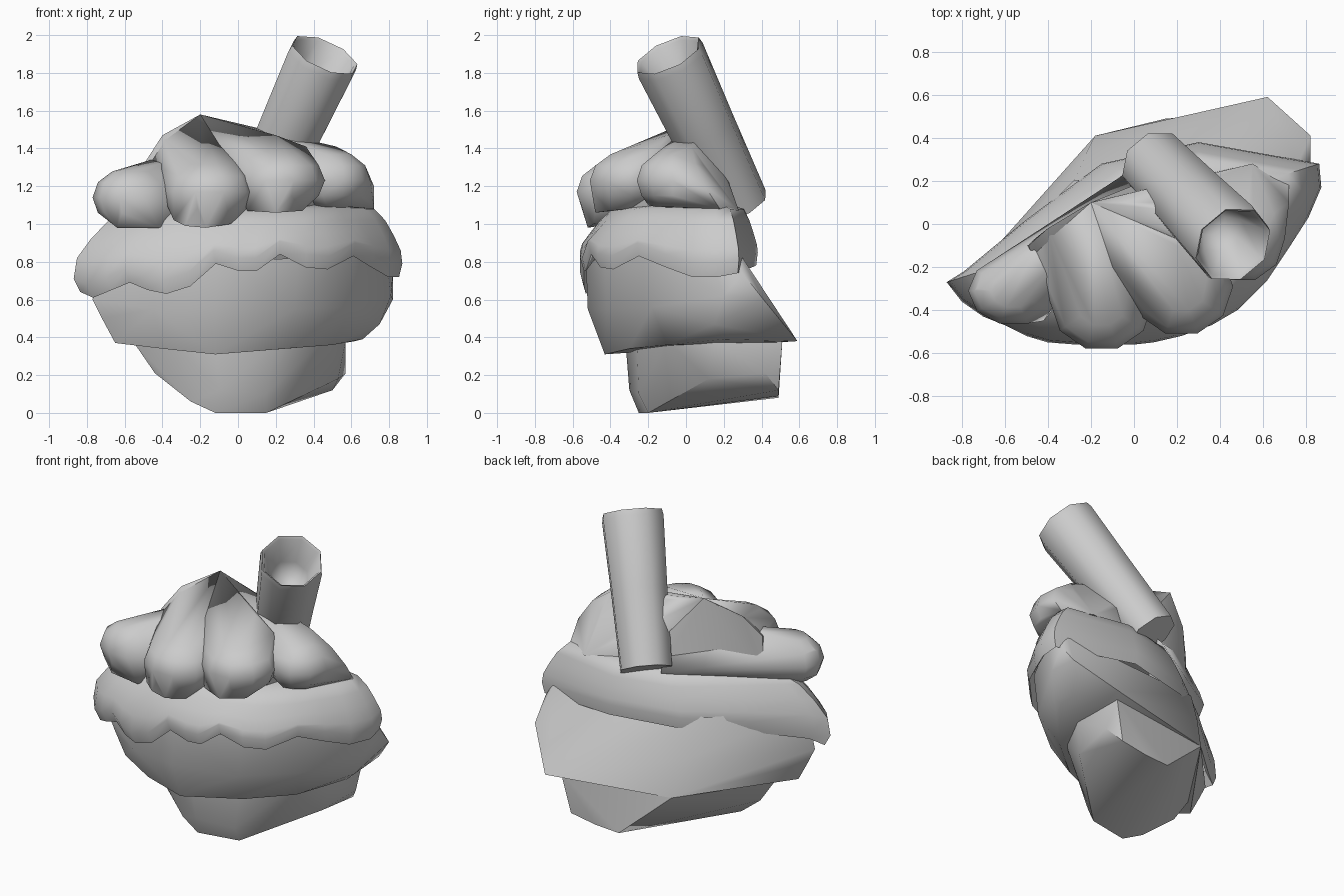
import bpy, bmesh, math
from mathutils import Vector

if "Cube" in bpy.data.objects:
    bpy.data.objects.remove(bpy.data.objects["Cube"])

grey = bpy.data.materials.new("plain grey")
grey.diffuse_color = (0.6, 0.6, 0.6, 1)
grey.use_nodes = True
grey.node_tree.nodes["Principled BSDF"].inputs["Base Color"].default_value = grey.diffuse_color


def finish(name, bm, angle=40):
    bmesh.ops.recalc_face_normals(bm, faces=bm.faces)
    me = bpy.data.meshes.new(name)
    bm.to_mesh(me)
    bm.free()
    me.materials.append(grey)
    ob = bpy.data.objects.new(name, me)
    bpy.context.collection.objects.link(ob)
    bpy.ops.object.select_all(action='DESELECT')
    ob.select_set(True)
    bpy.context.view_layer.objects.active = ob
    bpy.ops.object.shade_smooth_by_angle(angle=math.radians(angle))
    return ob


def hull(name, points, angle=40, open_top=False):
    bm = bmesh.new()
    for p in points:
        bm.verts.new(p)
    res = bmesh.ops.convex_hull(bm, input=bm.verts)
    loose = {g for g in res["geom_interior"] + res["geom_unused"]
             if isinstance(g, bmesh.types.BMVert)}
    bmesh.ops.delete(bm, geom=list(loose), context='VERTS')
    if open_top:
        bm.normal_update()
        tops = [f for f in bm.faces if abs(f.normal.z) > .9 and f.calc_center_median().z > .7]
        bmesh.ops.delete(bm, geom=tops, context='FACES')
    return finish(name, bm, angle)


def loft(name, rings, angle=40, open_start=False):
    bm = bmesh.new()
    loops = [[bm.verts.new(p) for p in ring] for ring in rings]
    n = len(loops[0])
    for a, b in zip(loops, loops[1:]):
        for i in range(n):
            j = (i + 1) % n
            bm.faces.new((a[i], a[j], b[j], b[i]))
    if not open_start:
        bm.faces.new(loops[0])
    bm.faces.new(loops[-1])
    return finish(name, bm, angle)


def lobe(name, centre, radii, extra):
    # egg-shaped dollop stretched out to the extra points
    pts = list(extra)
    for i in range(1, 6):
        t = math.pi * i / 6
        for k in range(10):
            a = math.tau * k / 10
            d = (math.sin(t) * math.cos(a), math.sin(t) * math.sin(a), math.cos(t))
            pts.append([c + r * u for c, r, u in zip(centre, radii, d)])
    return hull(name, pts, 60)


# tapered foot, underside rising towards the back, chamfered on the right
hull("foot", [
    (-.55, -.15, .37), (-.35, -.27, .37), (-.12, -.32, .37), (.2, -.26, .37),
    (.45, -.1, .38), (.57, .15, .38), (.56, .51, .38), (-.18, .41, .37),
    (-.44, -.15, .21), (-.32, -.2, .13), (-.25, -.22, .06), (-.12, -.25, 0),
    (-.1, -.3, .12), (.15, -.25, .1), (.15, -.2, 0), (.4, .01, .12), (.53, .12, .18),
    (.57, .42, .21), (.5, .49, .12), (.32, .49, .09), (.15, .49, .08)])

# cup body, bulging towards the front and sloping back below
hull("cup_body", [
    (-.65, -.25, .37), (-.4, -.37, .34), (-.12, -.43, .31), (.25, -.3, .34),
    (.5, -.1, .36), (.66, .2, .39), (.62, .59, .38), (-.18, .41, .37),
    (-.72, -.25, .5), (-.77, -.25, .6), (-.45, -.46, .55), (-.12, -.52, .55),
    (.3, -.42, .55), (.6, -.18, .56), (.75, .15, .47), (.81, .2, .62), (.82, .41, .6),
    (.82, .3, .74), (-.22, .33, .6),
    (-.72, -.24, .85), (-.42, -.46, .85), (-.1, -.53, .8), (.32, -.43, .82),
    (.6, -.22, .85), (.78, .12, .85), (.76, .28, .85), (-.28, .2, .85)], 40, True)

# lower icing: outline points with the height of the scalloped hem
hem = [(-.87, -.27, .64), (-.8, -.36, .61), (-.7, -.43, .65), (-.6, -.47, .69),
       (-.5, -.52, .65), (-.4, -.55, .63), (-.27, -.56, .67), (-.13, -.56, .79),
       (0, -.56, .75), (.09, -.55, .75), (.22, -.52, .84), (.36, -.47, .77),
       (.48, -.4, .76), (.62, -.26, .83), (.72, -.11, .77), (.81, .03, .72),
       (.87, .17, .72), (.86, .28, .74), (.3, .38, .78), (-.15, .28, .77),
       (-.5, .02, .74), (-.79, -.22, .68)]


def hem_ring(scale, lift, top=0, mix=0.0):
    return [(.3 + (x - .3) * scale, .1 + (y - .1) * scale,
             (z + lift) * (1 - mix) + top * mix) for x, y, z in hem]


loft("lower_icing", [hem_ring(.9, .06), hem_ring(.97, 0), hem_ring(1, .07),
                     hem_ring(.985, .1, .9, .5), hem_ring(.92, .1, .97, .8),
                     hem_ring(.84, 0, 1.02, 1), hem_ring(.74, 0, 1.08, 1),
                     hem_ring(.5, 0, 1.1, 1)], 60, True)

# upper icing: dollops swept up to one peak, over a solid core with a flat back
peak = (-.2, .1, 1.58)
hull("upper_core", [
    peak, (-.4, -.02, 1.47), (-.49, -.1, 1.33), (.07, .1, 1.5), (.05, .2, 1.08),
    (-.5, -.1, 1.08), (-.4, -.3, 1.25), (-.1, -.36, 1.3), (.3, -.25, 1.32),
    (.52, -.08, 1.38), (.5, .1, 1.08), (.3, -.35, 1.08), (-.4, -.35, 1.05)])
lobe("left_dollop", (-.56, -.31, 1.14), (.21, .16, .16),
     [(-.73, -.3, 1.23), (-.46, -.12, 1.34), (-.38, -.2, 1.33), (-.64, -.41, .98),
      (-.42, -.45, .98), (0, .26, 1.09), (.08, .16, 1.22)])
lobe("middle_dollop", (-.15, -.36, 1.17), (.24, .23, .17),
     [peak, (-.4, -.02, 1.46), (-.48, -.1, 1.33), (-.42, -.22, 1.3), (-.3, -.25, 1.38),
      (-.17, -.3, 1.39), (-.34, -.47, 1.02), (-.28, -.5, .99), (-.17, -.52, .98),
      (-.04, -.49, 1.0), (-.02, -.3, 1.34)])
lobe("front_right_dollop", (.22, -.29, 1.23), (.24, .23, .16),
     [peak, (.2, -.1, 1.47), (.36, -.14, 1.41), (-.1, -.2, 1.42), (.05, -.42, 1.07),
      (.2, -.48, 1.06), (.34, -.4, 1.07)])
lobe("right_dollop", (.5, -.07, 1.23), (.2, .2, .16),
     [peak, (.72, .18, 1.08), (.55, .28, 1.07), (.52, .03, 1.41), (.65, .05, 1.32),
      (.72, .1, 1.2), (.2, .2, 1.1), (.07, .1, 1.5), (.47, -.2, 1.1)])

# slanted straw with a hollow, narrowing end
foot_end, mouth = Vector((.095, .28, 1.1)), Vector((.46, -.095, 1.895))
axis = (mouth - foot_end).normalized()
turn = axis.to_track_quat('Z', 'Y')


def straw_ring(along, radius):
    c = foot_end.lerp(mouth, along)
    return [c + turn @ Vector((radius * math.cos(a), radius * math.sin(a), 0))
            for a in (math.tau * k / 8 + .3 for k in range(8))]


loft("straw", [straw_ring(0, .165), straw_ring(.5, .18), straw_ring(.96, .197),
               straw_ring(1, .19), straw_ring(.985, .175), straw_ring(.8, .12),
               straw_ring(.72, .07)], 60)
